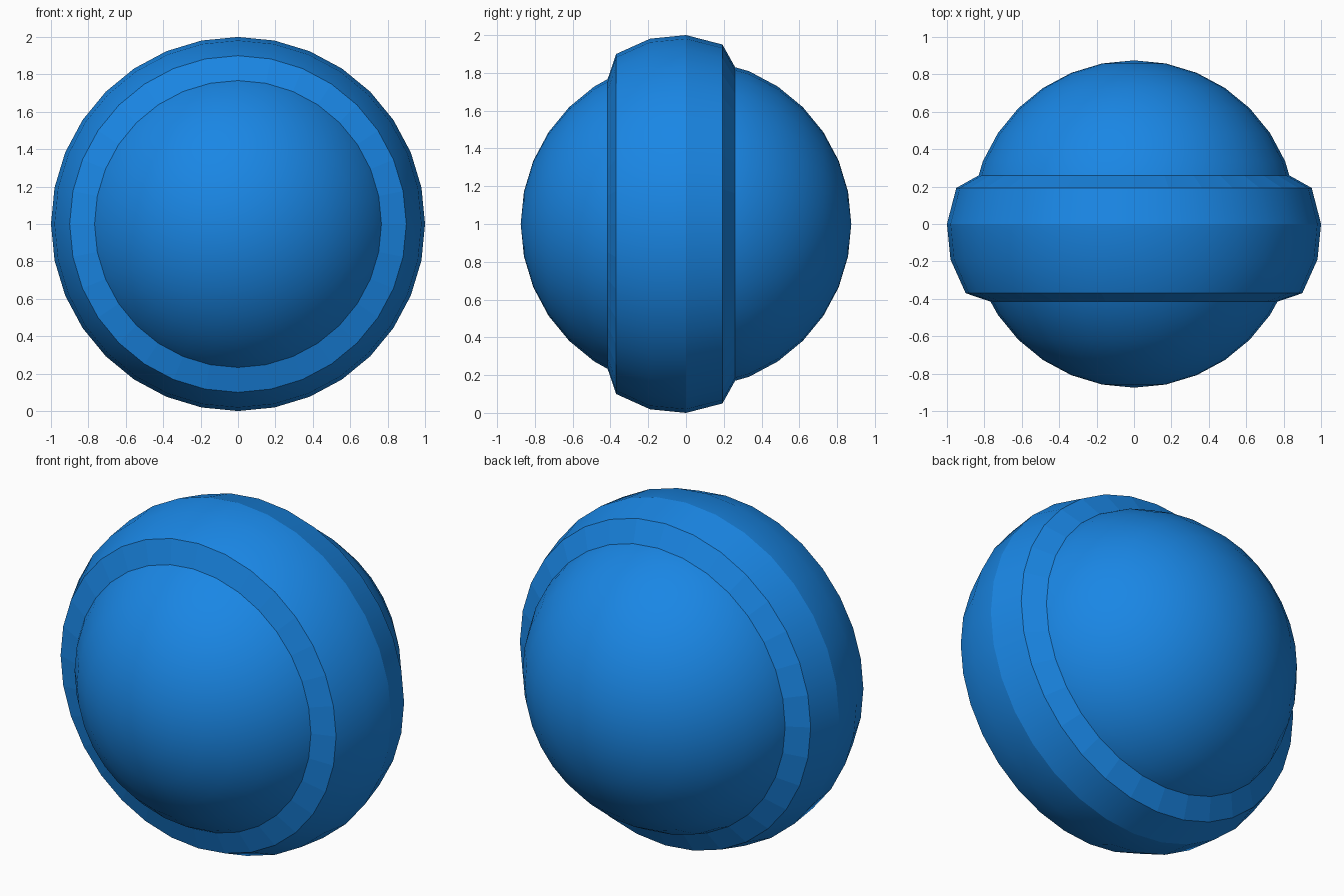
import bpy, bmesh, math
from mathutils import Matrix, Vector

if "Cube" in bpy.data.objects:
    bpy.data.objects.remove(bpy.data.objects["Cube"])

SEGMENTS = 32
INNER = 0.875          # radius of the two recessed end domes
STEP = 2 * math.pi / SEGMENTS


def dome(k_values):
    """Points (radius, y) on the inner sphere at the given ring numbers."""
    return [(INNER * math.cos(k * STEP), INNER * math.sin(k * STEP)) for k in k_values]


# Profile from front pole to back pole
front_dome = [(0, -INNER)] + dome(range(-7, -2))
band = [(0.767, -0.415), (0.9, -0.37), (0.981, -0.19), (1.0, 0.0), (0.95, 0.193), (0.83, 0.26)]
back_dome = dome(range(2, 8)) + [(0, INNER)]
profile = front_dome + band + back_dome
first = len(front_dome)
flat_rows = {first, first + len(band) - 2}   # sloping rims of the band

# Lathe around the y axis, centred at z = 1
bm = bmesh.new()
rings = []
for r, y in profile:
    if r == 0:
        v = bm.verts.new((0, y, 1))
        rings.append([v] * SEGMENTS)
    else:
        rings.append([bm.verts.new((r * math.sin(i * STEP), y, 1 + r * math.cos(i * STEP)))
                      for i in range(SEGMENTS)])
for row, (a, b) in enumerate(zip(rings, rings[1:])):
    for i in range(SEGMENTS):
        j = (i + 1) % SEGMENTS
        corners = list(dict.fromkeys((a[i], a[j], b[j], b[i])))
        face = bm.faces.new(corners)
        face.smooth = row not in flat_rows
bmesh.ops.recalc_face_normals(bm, faces=bm.faces)

# Crisp edges where the band meets the domes
for edge in bm.edges:
    if len(edge.link_faces) == 2 and edge.calc_face_angle() > math.radians(20):
        edge.smooth = False

mesh = bpy.data.meshes.new("banded_ball")
bm.to_mesh(mesh)
bm.free()
ball = bpy.data.objects.new("banded_ball", mesh)
bpy.context.collection.objects.link(ball)

blue = bpy.data.materials.new("blue")
blue.diffuse_color = (0.01, 0.24, 0.78, 1)
blue.use_nodes = True
blue.node_tree.nodes["Principled BSDF"].inputs["Base Color"].default_value = blue.diffuse_color
mesh.materials.append(blue)
